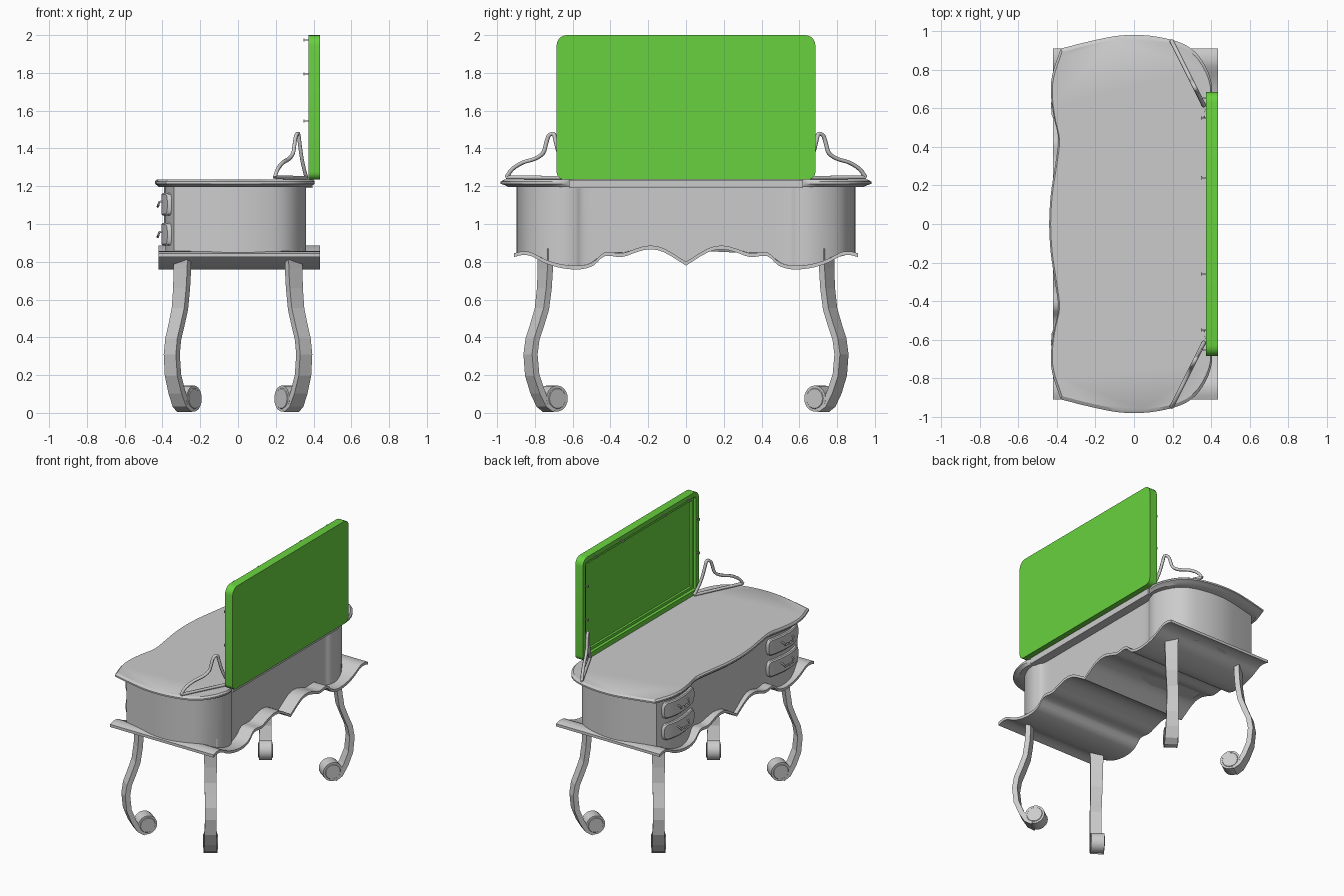
import bpy, bmesh, math
from mathutils import Vector, Matrix

if "Cube" in bpy.data.objects:
    bpy.data.objects.remove(bpy.data.objects["Cube"])

green = bpy.data.materials.new("mirror_green")
green.diffuse_color = (0.14, 0.64, 0.05, 1)
green.use_nodes = True
green.node_tree.nodes["Principled BSDF"].inputs["Base Color"].default_value = green.diffuse_color


def finish(name, bm, mat=None, smooth=True):
    bmesh.ops.recalc_face_normals(bm, faces=bm.faces)
    me = bpy.data.meshes.new(name)
    bm.to_mesh(me)
    bm.free()
    ob = bpy.data.objects.new(name, me)
    bpy.context.collection.objects.link(ob)
    if mat:
        me.materials.append(mat)
    if smooth:
        bpy.ops.object.select_all(action='DESELECT')
        ob.select_set(True)
        bpy.context.view_layer.objects.active = ob
        bpy.ops.object.shade_smooth_by_angle(angle=math.radians(32))
    return ob


def loft(name, rings, mat=None, smooth=True):
    """Closed solid through a list of closed rings."""
    bm = bmesh.new()
    vs = [[bm.verts.new(p) for p in r] for r in rings]
    n = len(vs[0])
    for a, b in zip(vs, vs[1:]):
        for i in range(n):
            bm.faces.new((a[i], a[(i + 1) % n], b[(i + 1) % n], b[i]))
    bm.faces.new(vs[0])
    bm.faces.new(vs[-1])
    return finish(name, bm, mat, smooth)


def spline(pts, n=4):
    """Catmull-Rom curve through 2D points."""
    pts = [Vector(p) for p in pts]
    q = [2 * pts[0] - pts[1]] + pts + [2 * pts[-1] - pts[-2]]
    out = []
    for i in range(1, len(q) - 2):
        a, b, c, d = q[i - 1:i + 3]
        for k in range(n):
            t = k / n
            out.append(0.5 * (2 * b + (c - a) * t + (2 * a - 5 * b + 4 * c - d) * t * t
                              + (3 * b - a - 3 * c + d) * t ** 3))
    return out + [pts[-1]]


def interp(pts, u):
    """Second coordinate of a polyline sorted on its first."""
    for a, b in zip(pts, pts[1:]):
        if u <= b[0]:
            return a[1] + (b[1] - a[1]) * max(0, (u - a[0]) / (b[0] - a[0]))
    return pts[-1][1]


def box(name, x0, x1, y0, y1, z0, z1):
    return loft(name, [[(x0, y0, z), (x1, y0, z), (x1, y1, z), (x0, y1, z)] for z in (z0, z1)],
                smooth=False)


def wire(name, pts, r):
    cu = bpy.data.curves.new(name, 'CURVE')
    cu.dimensions = '3D'
    cu.bevel_depth, cu.bevel_resolution, cu.use_fill_caps = r, 1, True
    s = cu.splines.new('POLY')
    s.points.add(len(pts) - 1)
    for p, co in zip(s.points, pts):
        p.co = (*co, 1)
    bpy.context.collection.objects.link(bpy.data.objects.new(name, cu))


# Plan outline: wavy drawer side, rounded ends and stepped back side
front_half = [(-.44, 0), (-.432, .15), (-.41, .3), (-.393, .44), (-.415, .55),
              (-.43, .66), (-.425, .77), (-.38, .91)]
back_half = [(-.38, .91), (-.22, .95), (-.07, .978), (.08, .977), (.23, .945), (.32, .89),
             (.38, .80), (.405, .71), (.395, .64), (.373, .59), (.37, .45), (.37, 0)]
front = spline([(x, -y) for x, y in front_half[:0:-1]] + front_half)
back = spline(back_half + [(x, -y) for x, y in back_half[-2::-1]])
outline = front[:-1] + back[:-1]

# Wavy underside profile along y
wave_half = [(0, .80), (.12, .872), (.2, .885), (.27, .868), (.34, .845), (.43, .85), (.49, .80),
             (.56, .78), (.65, .785), (.74, .81), (.82, .85), (.87, .855), (.91, .845)]
right_wave = spline(wave_half, 3)
wave = [(-p[0], p[1]) for p in right_wave[:0:-1]] + [(p[0], p[1]) for p in right_wave]

# Table top with moulded edge
loft("table_top", [[(p.x * s, p.y * s, z) for p in outline] for z, s in
                   ((1.195, .955), (1.205, .975), (1.213, 1), (1.224, 1), (1.235, .982))])
# Cabinet body, its lower edge following the wave
body = [(p.x * .89, p.y * .915) for p in outline]
loft("desk_body", [[(x, y, interp(wave, y)) for x, y in body], [(x, y, 1.2) for x, y in body]])
# Wavy bottom board
board = [(y, z) for y, z in wave] + [(y, z - .02) for y, z in reversed(wave)]
bm = bmesh.new()
ends = [[bm.verts.new((x, y, z)) for y, z in board] for x in (-.42, .435)]
n, m = len(board), len(wave)
for i in range(n):
    j = (i + 1) % n
    bm.faces.new((ends[0][i], ends[0][j], ends[1][j], ends[1][i]))
for e in ends:
    for i in range(m - 1):
        bm.faces.new((e[i], e[i + 1], e[n - 2 - i], e[n - 1 - i]))
finish("wavy_bottom_board", bm)
# Rail under the mirror
box("mirror_rail", .33, .395, -.62, .62, 1.19, 1.234)

# Drawer fronts that follow the bulging side, with bail handles
face = [(p.y * .915, p.x * .89) for p in front]
for sy, side in ((-1, "left"), (1, "right")):
    for zc, level in ((1.105, "upper"), (.945, "lower")):
        y0, y1, h, r = .44, .79, .06, .03
        us = [0, .008, .018, .03] + [.03 + (y1 - y0 - .06) * k / 8 for k in range(1, 8)]
        us += [y1 - y0 - u for u in (.03, .018, .008, 0)]
        rings = []
        for u in us:
            e = max(0, r - min(u, y1 - y0 - u))
            hh = h - r + math.sqrt(max(0, r * r - e * e))
            y = sy * (y0 + u)
            x = interp(face, y)
            rings.append([(x + .02, y, zc - hh), (x - .015, y, zc - hh), (x - .022, y, zc - hh + .008),
                          (x - .022, y, zc + hh - .008), (x - .015, y, zc + hh), (x + .02, y, zc + hh)])
        loft(f"{side}_{level}_drawer", rings)
        yc = sy * .615
        hx = interp(face, yc) - .022
        wire(f"{side}_{level}_handle",
             [(hx + dx, yc + dy, zc + dz) for dx, dy, dz in
              ((.01, -.06, .015), (-.012, -.06, .012), (-.018, -.045, -.01), (-.018, -.02, -.006),
               (-.02, 0, -.014), (-.018, .02, -.006), (-.018, .045, -.01), (-.012, .06, .012),
               (.01, .06, .015))], .006)

# Cabriole ribbon legs ending in scroll feet
path = [(0, .87), (0, .76), (.006, .66), (.022, .55), (.055, .46), (.083, .39), (.096, .31),
        (.085, .2), (.05, .11), (.012, .045), (-.03, .019)]
for sx in (-1, 1):
    for sy in (-1, 1):
        tag = ("front" if sy < 0 else "back") + ("_left" if sx < 0 else "_right")
        d = Vector((.58 * sx, .815 * sy, 0))
        t = Vector((-d.y, d.x, 0))
        base = Vector((.295 * sx, .745 * sy, 0))
        rings = []
        for i, (o, z) in enumerate(path):
            a, b = Vector(path[max(i - 1, 0)]), Vector(path[min(i + 1, len(path) - 1)])
            tan = (b - a).normalized()
            nrm = d * -tan.y + Vector((0, 0, tan.x))
            c = base + d * o + Vector((0, 0, z))
            w = .047 - .008 * math.sin(math.pi * i / 10)
            rings.append([c + nrm * (p * .018) + t * (q * w)
                          for p, q in ((-1, -1), (1, -1), (1, 1), (-1, 1))])
        loft(f"{tag}_leg", rings, smooth=False)
        bm = bmesh.new()
        bmesh.ops.create_cone(bm, cap_ends=True, segments=20, radius1=.069, radius2=.069, depth=.09)
        caps = [f for f in bm.faces if len(f.verts) > 4]
        bmesh.ops.inset_individual(bm, faces=caps, thickness=.014, depth=0)
        bmesh.ops.inset_individual(bm, faces=caps, thickness=.003, depth=.004)
        rot = t.to_track_quat('Z', 'Y').to_matrix().to_4x4()
        bm.transform(Matrix.Translation(base + d * -.045 + Vector((0, 0, .076))) @ rot)
        finish(f"{tag}_scroll_foot", bm)

# Mirror slab with rounded corners and a recessed panel facing the table
rect = []
for cy, cz, a0 in ((.63, 1.945, 0), (-.63, 1.945, 90), (-.63, 1.275, 180), (.63, 1.275, 270)):
    r = .055 if cz > 1.5 else .04
    oy = .055 - r if cy > 0 else r - .055
    for k in range(6):
        a = math.radians(a0 + 18 * k)
        rect.append((cy + oy + r * math.cos(a), cz + r * math.sin(a)))
bm = bmesh.new()
va, vb = [[bm.verts.new((x, y, z)) for y, z in rect] for x in (.373, .435)]
panel = bm.faces.new(va)
bm.faces.new(vb)
for i in range(len(rect)):
    j = (i + 1) % len(rect)
    bm.faces.new((va[i], va[j], vb[j], vb[i]))
bmesh.ops.recalc_face_normals(bm, faces=bm.faces)
for thick, depth in ((.035, 0), (.006, -.015), (.02, 0), (.004, -.012)):
    bmesh.ops.inset_region(bm, faces=[panel], thickness=thick, depth=depth)
finish("mirror", bm, green)

# Small clips around the mirror frame
clips = [(y, 1.975) for y in (-.55, -.26, .24, .55)]
clips += [(s * .655, z) for s in (-1, 1) for z in (1.545, 1.795)]
for i, (y, z) in enumerate(clips):
    box(f"mirror_clip_{i}", .352, .376, y - .003, y + .003, z - .003, z + .003)
    box(f"mirror_clip_head_{i}", .347, .352, y - .008, y + .008, z - .008, z + .008)

# Scrolled side brackets standing on the table top
arc = spline([(.615, 1.245), (.645, 1.30), (.672, 1.37), (.69, 1.44), (.702, 1.478), (.728, 1.465),
              (.742, 1.42), (.757, 1.375), (.80, 1.345), (.865, 1.325), (.92, 1.29), (.95, 1.247)], 3)
for sy, side in ((-1, "left"), (1, "right")):
    pts = [(.19 + .5 * (.96 - p.x), sy * p.x, p.y) for p in arc]
    wire(f"{side}_bracket", pts, .011)
    wire(f"{side}_bracket_base", [pts[0], pts[-1]], .011)
